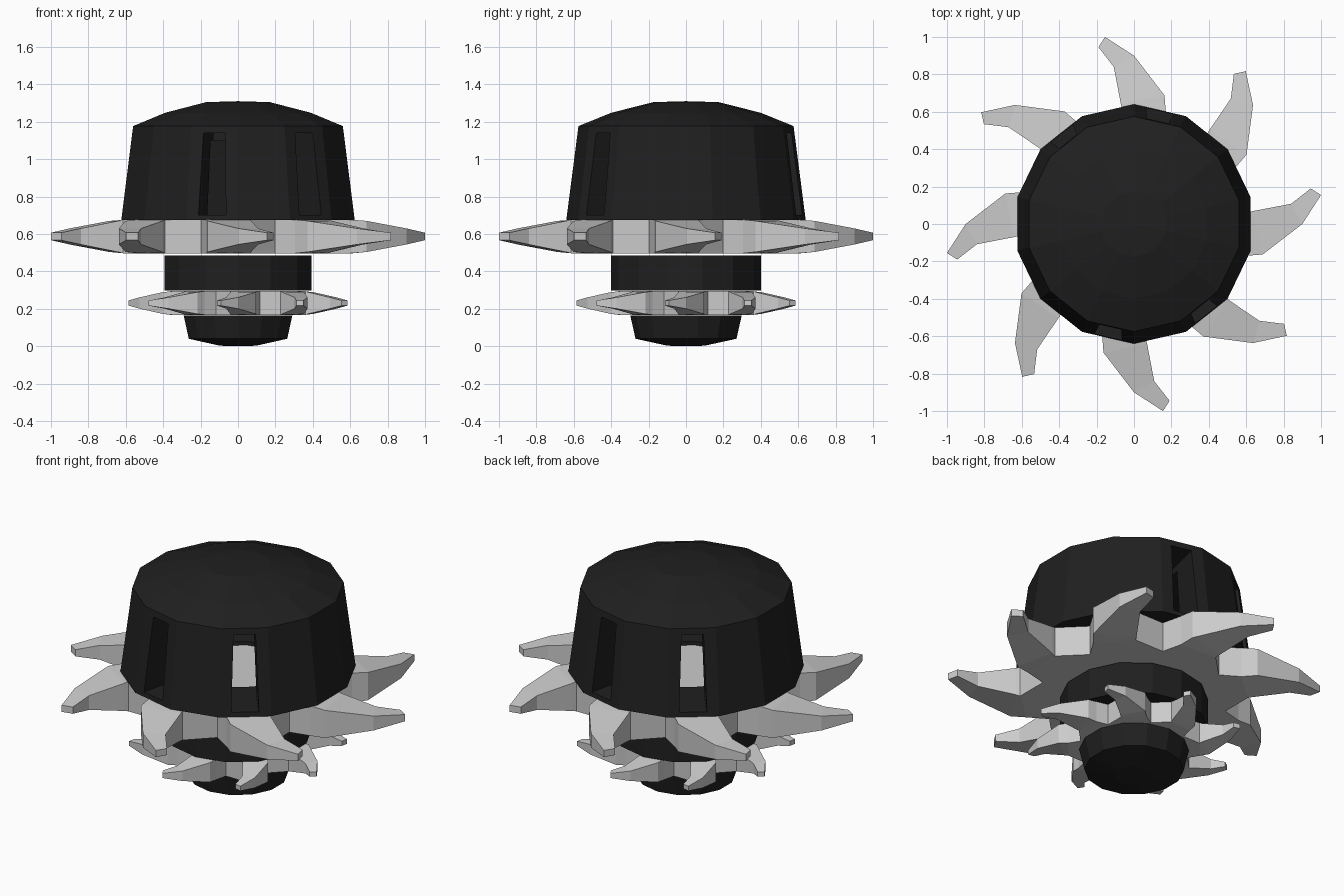
import bpy, bmesh
from math import sin, cos, pi, radians
from mathutils import Vector, Matrix

if "Cube" in bpy.data.objects:
    bpy.data.objects.remove(bpy.data.objects["Cube"])

black = bpy.data.materials.new("black_plastic")
black.diffuse_color = (0.014, 0.014, 0.014, 1)
black.use_nodes = True
black.node_tree.nodes["Principled BSDF"].inputs["Base Color"].default_value = black.diffuse_color
SIDES = 14


def finish(bm, name, mat=None):
    bmesh.ops.remove_doubles(bm, verts=bm.verts, dist=1e-4)
    bmesh.ops.recalc_face_normals(bm, faces=bm.faces)
    me = bpy.data.meshes.new(name)
    bm.to_mesh(me)
    bm.free()
    ob = bpy.data.objects.new(name, me)
    bpy.context.collection.objects.link(ob)
    if mat:
        me.materials.append(mat)
    return ob


def lathe(name, profile, mat):
    """Spin an (r, z) profile that begins and ends on the axis or is closed."""
    bm = bmesh.new()
    rings = []
    for r, z in profile:
        if r == 0:
            rings.append([bm.verts.new((0, 0, z))] * SIDES)
        else:
            rings.append([bm.verts.new((r * cos(pi / 2 + 2 * pi * i / SIDES),
                                        r * sin(pi / 2 + 2 * pi * i / SIDES), z))
                          for i in range(SIDES)])
    for a, b in zip(rings, rings[1:]):
        for i in range(SIDES):
            j = (i + 1) % SIDES
            bm.faces.new(dict.fromkeys((a[i], a[j], b[j], b[i])))
    return finish(bm, name, mat)


def blade_disc(name, z, scale, zscale, mirror):
    """Eight curved, tapering blades around a flat octagonal core."""
    # each station: left point, right point, half thickness
    stations = [((-0.199, 0.48), (0.199, 0.48), 0.09),
                ((-0.064, 0.615), (0.17, 0.60), 0.09),
                ((-0.07, 0.64), (0.163, 0.688), 0.083),
                ((-0.108, 0.84), (0.0, 0.90), 0.043),
                ((-0.19, 0.945), (-0.155, 1.0), 0.02)]
    bm = bmesh.new()
    for k in range(8):
        rot = Matrix.Rotation(k * pi / 4, 3, 'Z')

        def vert(p, h):
            v = rot @ Vector((p[0], p[1], 0))
            return bm.verts.new((v.x * scale * mirror, v.y * scale, z + h * zscale))
        loops = [[vert(a, -h), vert(b, -h), vert(b, h), vert(a, h)] for a, b, h in stations]
        for s, t in zip(loops, loops[1:]):
            for i in range(4):
                j = (i + 1) % 4
                bm.faces.new((s[i], s[j], t[j], t[i]))
        bm.faces.new(loops[-1])
        # core wedge, top and bottom
        for i, j, h in ((0, 1, -0.09), (2, 3, 0.09)):
            bm.faces.new((loops[0][i], loops[0][j], vert((0, 0), h)))
    return finish(bm, name)


# Hollow cap with domed top
cap = lathe("cap", [(0, 1.31), (0.175, 1.305), (0.4, 1.248), (0.575, 1.177), (0.64, 0.675),
                    (0.3, 0.675), (0.3, 0.70), (0.42, 0.70), (0.40, 1.10), (0, 1.10)], black)

# Four slots through the cap wall
bm = bmesh.new()
for deg in (257.14, 308.57, 77.14, 128.57):
    cube = bmesh.ops.create_cube(bm, size=1)["verts"]
    for v in cube:
        top = v.co.z > 0
        v.co = Vector((0.33 if v.co.x < 0 else 0.75,
                       (0.06 if top else 0.075) * (1 if v.co.y > 0 else -1),
                       1.14 if top else 0.702))
    bmesh.ops.rotate(bm, verts=cube, cent=(0, 0, 0), matrix=Matrix.Rotation(radians(deg), 3, 'Z'))
cutter = finish(bm, "slot_cutter")
mod = cap.modifiers.new("slots", 'BOOLEAN')
mod.operation = 'DIFFERENCE'
mod.solver = 'EXACT'
mod.object = cutter
bpy.context.view_layer.objects.active = cap
bpy.ops.object.modifier_apply(modifier=mod.name)
bpy.data.objects.remove(cutter)

# Blade discs, the lower one smaller and swept the other way
blade_disc("upper_blades", 0.587, 1.0, 1.0, 1)
blade_disc("lower_blades", 0.231, 0.585, 0.70, -1)

# Spacer drum and bottom cup
lathe("spacer_drum", [(0, 0.485), (0.402, 0.485), (0.402, 0.298), (0, 0.298)], black)
lathe("bottom_cup", [(0, 0.165), (0.298, 0.165), (0.27, 0.04), (0.1, 0.003), (0, 0)], black)
